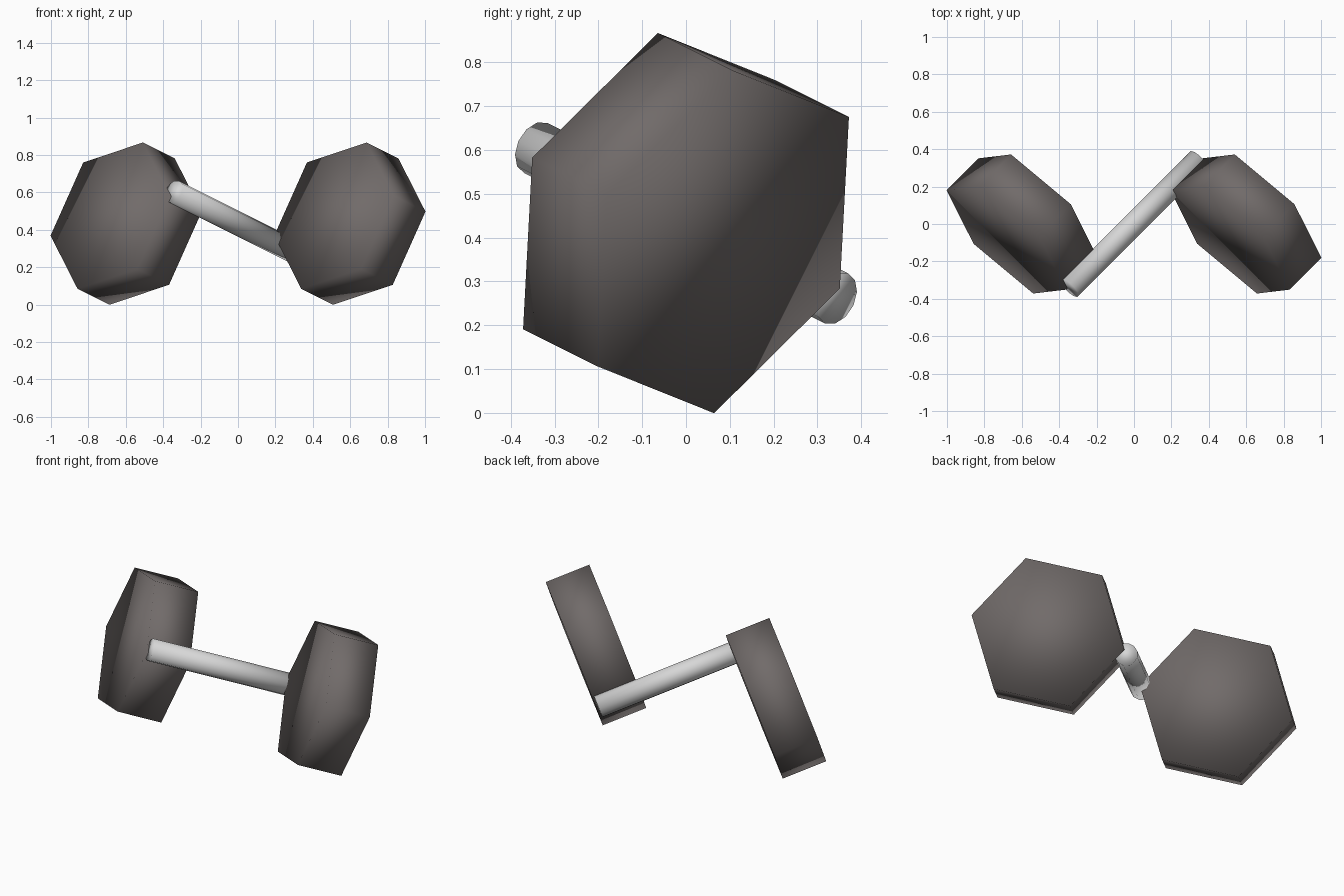
import bpy
import bmesh
from mathutils import Matrix, Vector

if "Cube" in bpy.data.objects:
    bpy.data.objects.remove(bpy.data.objects["Cube"], do_unlink=True)


def make_material(name, colour):
    mat = bpy.data.materials.new(name)
    mat.use_nodes = True
    mat.diffuse_color = colour
    mat.node_tree.nodes["Principled BSDF"].inputs["Base Color"].default_value = colour
    return mat


# Shared frame: the axis of bar and weights, and the direction of one hexagon corner
MIDDLE_Z = 0.433
axis = Vector((2, 2, -1)).normalized()
corner = Vector((0.17, 0.015, 0.397))
corner = (corner - axis * corner.dot(axis)).normalized()
side = axis.cross(corner)
frame = Matrix((corner, side, axis)).transposed().to_4x4()


def make_prism(name, x, sides, radius, length, material):
    """Closed smooth-shaded prism along the shared axis."""
    mesh = bpy.data.meshes.new(name)
    bm = bmesh.new()
    bmesh.ops.create_cone(bm, cap_ends=True, segments=sides, radius1=radius,
                          radius2=radius, depth=length)
    # Put a corner of the profile on the local x axis
    first = max(bm.verts, key=lambda v: v.co.x).co
    turn = Matrix.Rotation(-Vector((1, 0)).angle_signed(first.xy) * -1, 4, "Z")
    bmesh.ops.transform(bm, matrix=frame @ turn, verts=bm.verts)
    for face in bm.faces:
        face.smooth = True
    bm.to_mesh(mesh)
    bm.free()
    mesh.materials.append(material)
    obj = bpy.data.objects.new(name, mesh)
    obj.location = (x, 0, MIDDLE_Z)
    bpy.context.collection.objects.link(obj)
    return obj


dark_iron = make_material("dark_iron", (0.165, 0.147, 0.143, 1))
light_steel = make_material("light_steel", (0.68, 0.68, 0.68, 1))

# Hexagonal weights
for name, x in (("left_weight", 0.598), ("right_weight", -0.598)):
    make_prism(name, x, 6, 0.429, 0.255, dark_iron)

# Handle bar
make_prism("handle_bar", 0, 12, 0.063, 1.03, light_steel)
